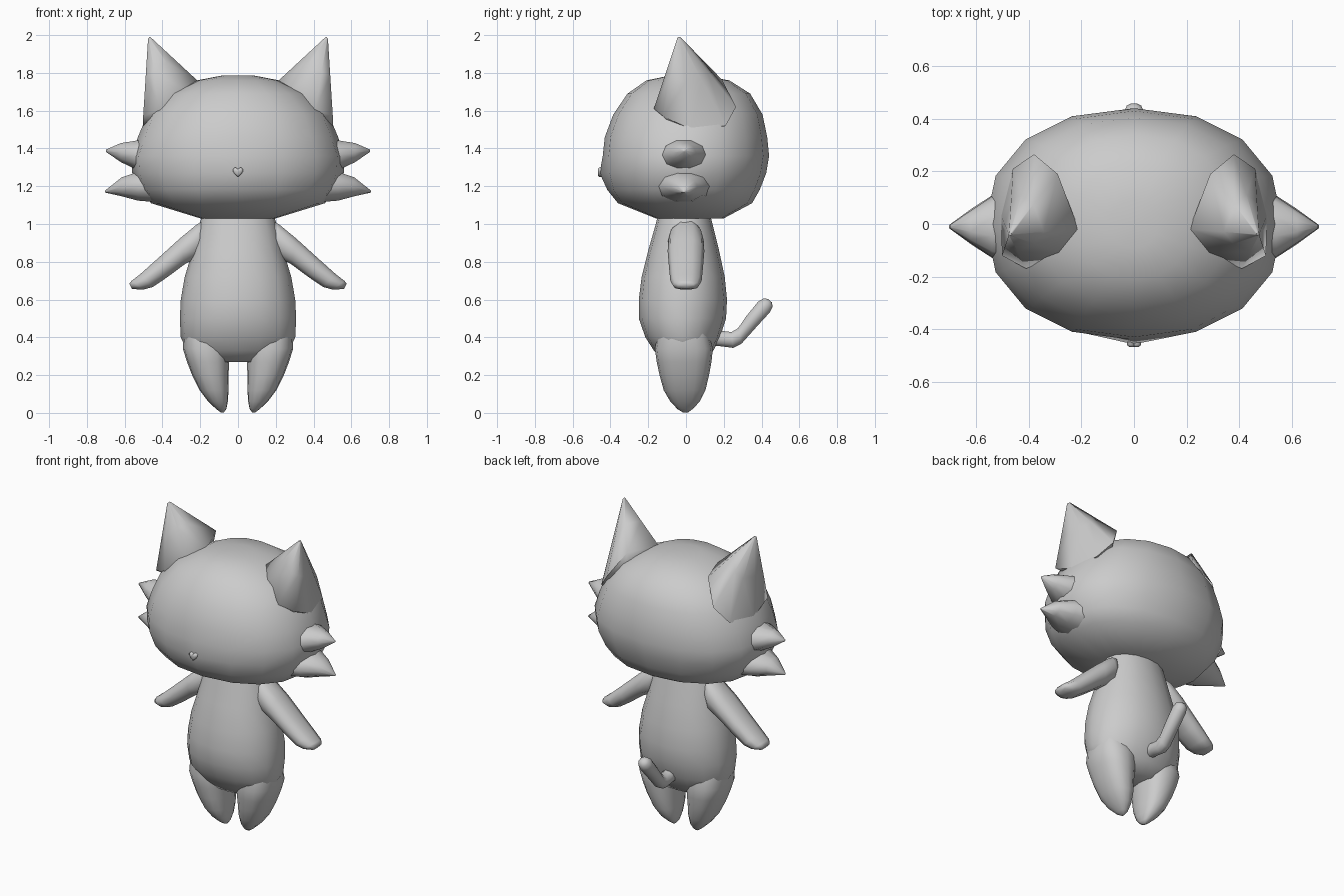
import bpy, bmesh, math
from mathutils import Vector as V

if "Cube" in bpy.data.objects:
    bpy.data.objects.remove(bpy.data.objects["Cube"])

fur = bpy.data.materials.new("grey fur")
fur.diffuse_color = (0.6, 0.6, 0.6, 1)
fur.use_nodes = True
fur.node_tree.nodes["Principled BSDF"].inputs["Base Color"].default_value = fur.diffuse_color


def skin(name, loops):
    """Bridge equal-length point loops and close both ends."""
    bm = bmesh.new()
    rows = [[bm.verts.new(p) for p in loop] for loop in loops]
    n = len(rows[0])
    for a, b in zip(rows, rows[1:]):
        for i in range(n):
            j = (i + 1) % n
            bm.faces.new((a[i], a[j], b[j], b[i]))
    for end in (rows[0], rows[-1]):
        mid = bm.verts.new(sum((v.co for v in end), V()) / n)
        for i in range(n):
            bm.faces.new((end[i], end[(i + 1) % n], mid))
    bmesh.ops.recalc_face_normals(bm, faces=bm.faces)
    mesh = bpy.data.meshes.new(name)
    bm.to_mesh(mesh)
    bm.free()
    mesh.materials.append(fur)
    ob = bpy.data.objects.new(name, mesh)
    bpy.context.collection.objects.link(ob)
    return ob


def ring(c, u, v, n=16, power=2.0):
    """Superellipse loop around c with half axes u and v."""
    pts = []
    for i in range(n):
        t = 2 * math.pi * i / n
        a, b = (math.copysign(abs(f) ** (2 / power), f) for f in (math.cos(t), math.sin(t)))
        pts.append(V(c) + a * V(u) + b * V(v))
    return pts


def level(z, x0, x1, y0, y1, power=2.2):
    """Horizontal ring filling a box."""
    return ring(((x0 + x1) / 2, (y0 + y1) / 2, z), ((x1 - x0) / 2, 0, 0),
                (0, (y1 - y0) / 2, 0), 16, power)


# Head with a small muzzle swelling
head = skin("head", [level(z, -h, h, f, b) for z, h, f, b in (
    (1.03, .20, -.16, .20), (1.11, .46, -.36, .35), (1.18, .52, -.41, .39),
    (1.27, .56, -.435, .425), (1.36, .565, -.44, .44), (1.46, .53, -.43, .43),
    (1.58, .48, -.385, .405), (1.69, .37, -.31, .34), (1.76, .22, -.21, .23),
    (1.785, .09, -.09, .09))])
for v in head.data.vertices:
    if v.co.y < -.3:
        v.co.y -= .025 * math.exp(-(v.co.x / .1) ** 2 - ((v.co.z - 1.25) / .06) ** 2)

# Body
skin("body", [level(z, -h, h, f, b, 2.1) for z, h, f, b in (
    (1.04, .19, -.15, .13), (1.0, .205, -.16, .14), (.86, .24, -.20, .175),
    (.72, .282, -.235, .205), (.6, .303, -.25, .217), (.5, .308, -.25, .212),
    (.4, .303, -.215, .18), (.33, .27, -.17, .145), (.27, .18, -.11, .09))])

# Heart-shaped nose
heart = [(0, -.026), (.016, -.012), (.027, .004), (.027, .016), (.016, .024), (.006, .022), (0, .014)]
heart += [(-x, z) for x, z in heart[-2:0:-1]]
skin("nose", [[V((x * k, y, 1.275 + z * k)) for x, z in heart]
              for y, k in ((-.43, 1), (-.46, 1), (-.467, .65))])

# Tail: rings between lower and upper edge points in the side plane
tail = []
for y0, z0, y1, z1, w in ((.08, .36, .1, .45, .04), (.19, .35, .2, .435, .042),
                          (.25, .342, .24, .43, .043), (.295, .365, .275, .45, .043),
                          (.38, .46, .315, .51, .043), (.445, .53, .38, .59, .043),
                          (.46, .56, .41, .608, .034), (.455, .585, .435, .603, .016)):
    tail.append(ring((0, (y0 + y1) / 2, (z0 + z1) / 2), (w, 0, 0),
                     (0, (y1 - y0) / 2, (z1 - z0) / 2), 10))
skin("tail", tail)

for side, s in (("right", 1), ("left", -1)):
    def flip(loops):
        return [[V((p.x * s, p.y, p.z)) for p in loop] for loop in loops]

    # Leg
    skin(side + "_leg", flip([level(z, a, b, f, k, 2.4) for z, a, b, f, k in (
        (.42, .05, .29, -.15, .12), (.34, .045, .292, -.165, .142), (.27, .047, .27, -.155, .135),
        (.2, .05, .243, -.14, .122), (.12, .05, .203, -.118, .103), (.06, .054, .158, -.083, .073),
        (.02, .062, .115, -.045, .035), (.002, .075, .09, -.015, .01))]))

    # Arm: rings between upper and lower edge points in the front plane
    skin(side + "_arm", flip([ring(((a + c) / 2, 0, (b + d) / 2), (0, w, 0),
                                   ((c - a) / 2, 0, (d - b) / 2), 10, 2.4)
                              for a, b, c, d, w in (
        (.17, 1.03, .16, .87, .065), (.22, 1.0, .21, .82, .095), (.31, .925, .28, .785, .097),
        (.42, .825, .375, .715, .09), (.52, .735, .45, .665, .083), (.565, .70, .50, .652, .07),
        (.576, .685, .56, .655, .045))]))

    # Ear: cone from an uneven base, continued inside the head
    tip = V((.475, -.04, 2.0))
    base = [V(p) for p in (
        (.21, -.02, 1.755), (.29, .19, 1.765), (.38, .265, 1.62), (.46, .21, 1.52),
        (.505, .03, 1.5), (.502, -.12, 1.57), (.41, -.17, 1.61), (.28, -.11, 1.71))]
    core = V((.25, 0, 1.45))
    skin(side + "_ear", flip([[tip.lerp(p, .04) for p in base], [tip.lerp(p, .5) for p in base],
                              base, [p.lerp(core, .4) for p in base]]))

    # Cheek tufts: (x, z centre, half width, half height)
    for name, rows in (
            ("upper", ((.45, 1.365, .14, .095), (.54, 1.365, .115, .08), (.62, 1.378, .062, .053),
                       (.70, 1.388, .006, .006))),
            ("lower", ((.42, 1.2, .16, .09), (.53, 1.2, .125, .08), (.615, 1.197, .07, .053),
                       (.703, 1.172, .006, .006)))):
        skin(f"{side}_{name}_cheek_tuft", flip([ring((x, -.01, z), (0, w, 0), (0, 0, h), 10)
                                                for x, z, w, h in rows]))

# Smooth shading throughout
for ob in bpy.context.collection.objects:
    ob.select_set(True)
    bpy.context.view_layer.objects.active = ob
bpy.ops.object.shade_smooth_by_angle(angle=math.radians(70))
